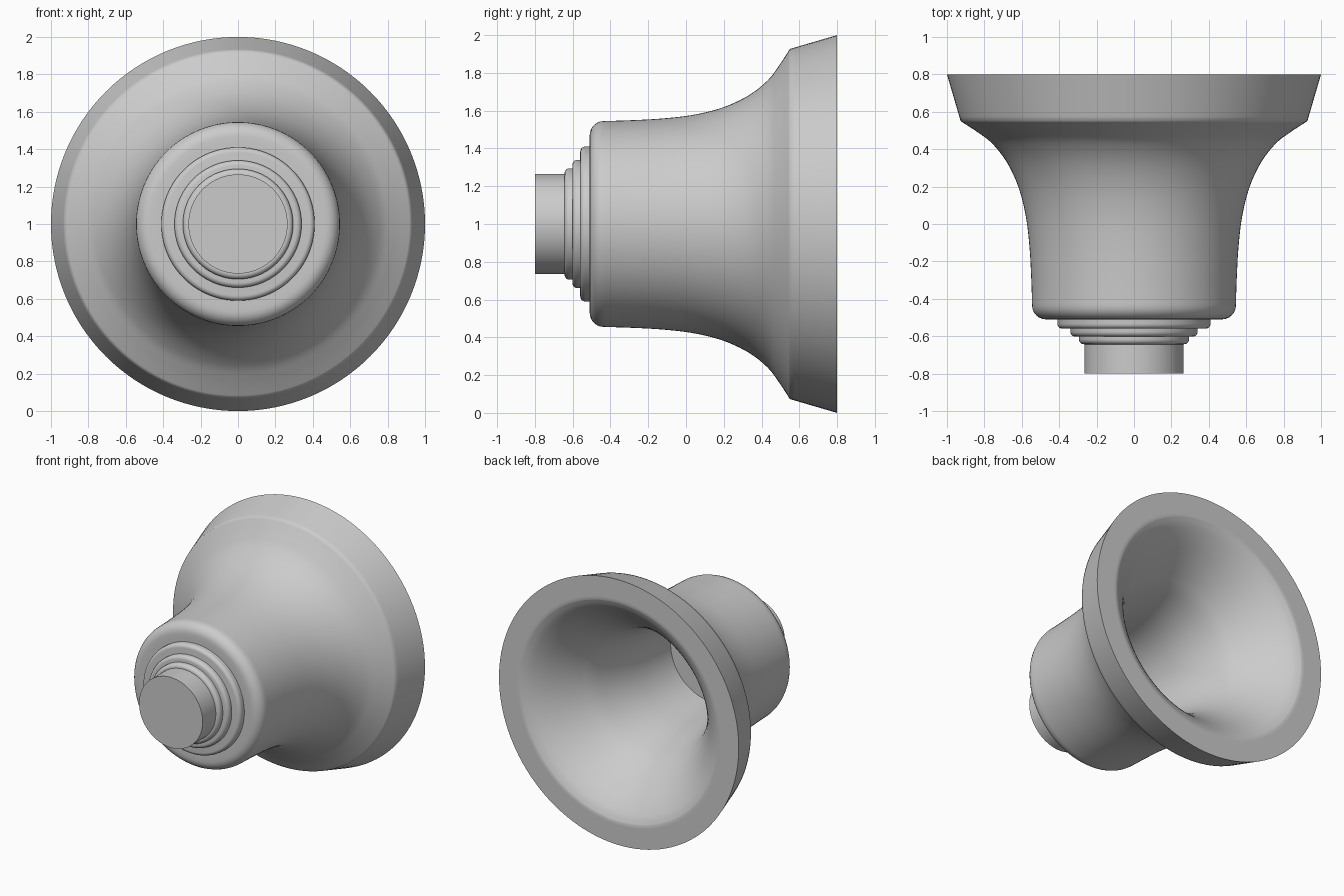
import bpy, bmesh, math

if "Cube" in bpy.data.objects:
    bpy.data.objects.remove(bpy.data.objects["Cube"])

SEGMENTS = 128
CENTRE_Z = 1.0


def curve(points, steps=6):
    """Smooth Catmull-Rom curve through a few (y, radius) points."""
    p = [points[0]] + points + [points[-1]]
    out = []
    for i in range(1, len(p) - 2):
        for k in range(steps):
            t = k / steps
            out.append(tuple(
                0.5 * (2 * b + (c - a) * t + (2 * a - 5 * b + 4 * c - d) * t * t
                       + (3 * b - a - 3 * c + d) * t ** 3)
                for a, b, c, d in zip(p[i - 1], p[i], p[i + 1], p[i + 2])))
    return out + [points[-1]]


def rounded(y, r, size, steps=6):
    """Rounded front corner, from the front face round to the side."""
    return [(y + size - size * math.cos(a), r - size + size * math.sin(a))
            for a in (math.pi / 2 * k / steps for k in range(steps + 1))]


def lathe(name, profile):
    """Turn a (y, radius) profile, poles at both ends, round the y axis."""
    bm = bmesh.new()
    rings = []
    for y, r in profile:
        if r < 1e-6:
            rings.append([bm.verts.new((0, y, CENTRE_Z))])
        else:
            rings.append([bm.verts.new((r * math.cos(a), y, CENTRE_Z + r * math.sin(a)))
                          for a in (2 * math.pi * k / SEGMENTS for k in range(SEGMENTS))])
    for lo, hi in zip(rings, rings[1:]):
        for k in range(SEGMENTS):
            n = (k + 1) % SEGMENTS
            if len(lo) == 1:
                bm.faces.new((lo[0], hi[k], hi[n]))
            elif len(hi) == 1:
                bm.faces.new((lo[k], lo[n], hi[0]))
            else:
                bm.faces.new((lo[k], lo[n], hi[n], hi[k]))
    bmesh.ops.recalc_face_normals(bm, faces=bm.faces)
    mesh = bpy.data.meshes.new(name)
    bm.to_mesh(mesh)
    bm.free()
    obj = bpy.data.objects.new(name, mesh)
    bpy.context.collection.objects.link(obj)
    bpy.ops.object.select_all(action='DESELECT')
    obj.select_set(True)
    bpy.context.view_layer.objects.active = obj
    bpy.ops.object.shade_smooth_by_angle(angle=math.radians(45))
    return obj


# Thick hollow bell: outer flare, slanted rim band, flat rim, then the inner wall
outer = curve([(-0.435, 0.545), (-0.3, 0.549), (-0.12, 0.559), (0.05, 0.58),
               (0.2, 0.619), (0.33, 0.68), (0.43, 0.758), (0.49, 0.835), (0.55, 0.927)])
inner = curve([(0.8, 0.825), (0.77, 0.768), (0.7, 0.688), (0.6, 0.602), (0.5, 0.53),
               (0.4, 0.472), (0.25, 0.42), (0.08, 0.382), (-0.13, 0.358), (-0.31, 0.345)])
lathe("bell", [(-0.51, 0), (-0.51, 0.44)] + rounded(-0.51, 0.545, 0.075)[:-1] + outer
      + [(0.575, 0.9343), (0.8, 1.0), (0.8, 0.85)] + inner + [(-0.31, 0)])

# Stepped collar discs between the bell and the plug
for i, (front, back, radius) in enumerate([(-0.56, -0.47, 0.41),
                                           (-0.602, -0.52, 0.34),
                                           (-0.643, -0.56, 0.295)]):
    lathe(f"collar_step_{i + 1}",
          [(front, 0)] + rounded(front, radius, 0.027) + [(back, radius), (back, 0)])

# Plain cylindrical plug at the front
lathe("plug", [(-0.8, 0), (-0.8, 0.265), (-0.6, 0.265), (-0.6, 0)])
